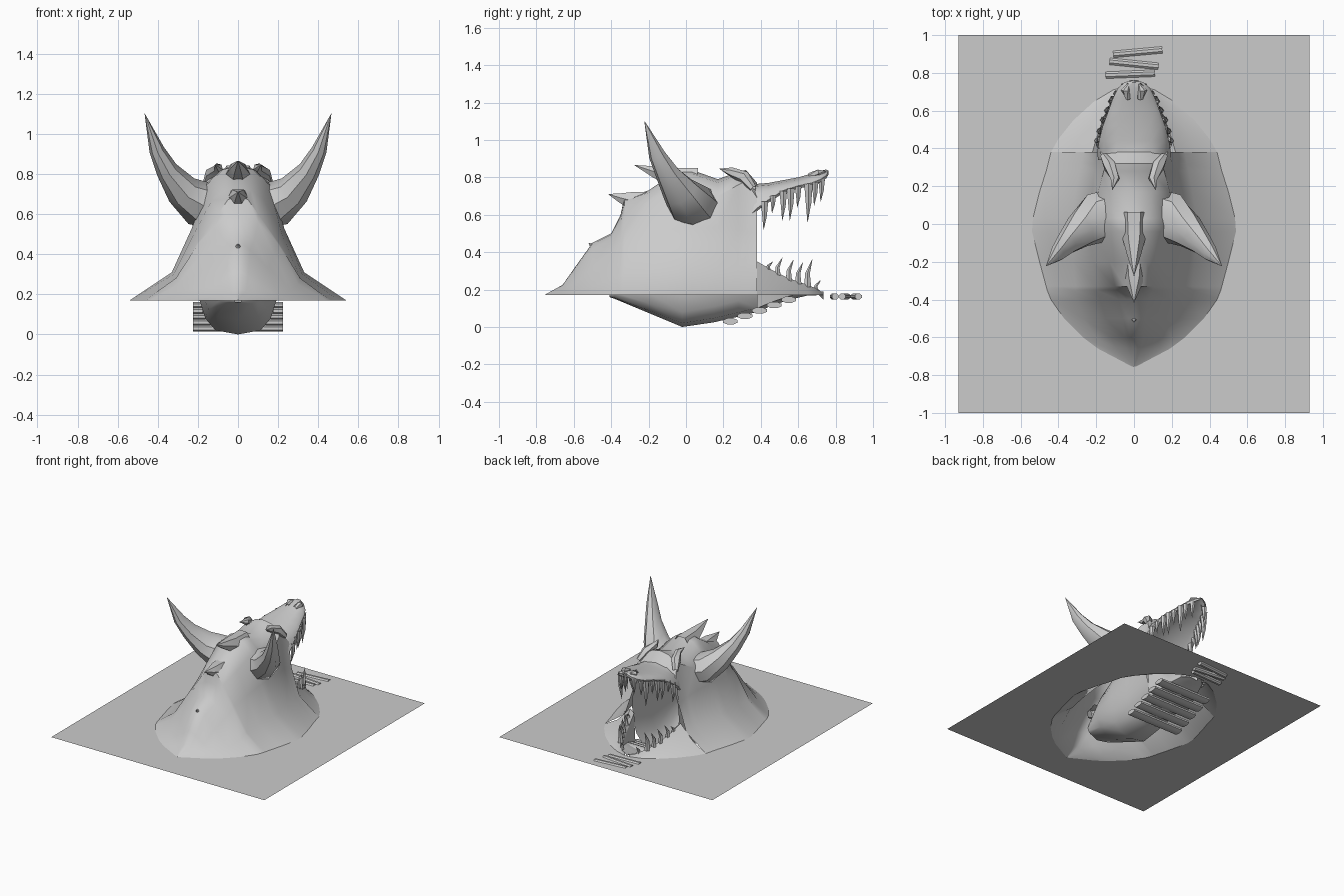
import bpy, bmesh, math
from mathutils import Vector

if "Cube" in bpy.data.objects:
    bpy.data.objects.remove(bpy.data.objects["Cube"])

GROUND = 0.17


def finish(name, bm, angle=40):
    bmesh.ops.remove_doubles(bm, verts=bm.verts, dist=0.0005)
    bmesh.ops.recalc_face_normals(bm, faces=bm.faces)
    me = bpy.data.meshes.new(name)
    bm.to_mesh(me)
    bm.free()
    me.shade_smooth()
    me.set_sharp_from_angle(angle=math.radians(angle))
    ob = bpy.data.objects.new(name, me)
    bpy.context.collection.objects.link(ob)
    return ob


def skin(bm, rings, closed):
    rows = [[bm.verts.new(p) for p in r] for r in rings]
    n = len(rows[0])
    for a, b in zip(rows, rows[1:]):
        for i in range(n if closed else n - 1):
            j = (i + 1) % n
            bm.faces.new((a[i], a[j], b[j], b[i]))


def loft(name, stations, closed=False, angle=40):
    """Stations are (y, half section); the half section is mirrored in x."""
    rings = []
    for y, half in stations:
        inner = half[1:-1] if closed else half[:-1]
        rings.append([(x, y, z) for x, z in half] + [(-x, y, z) for x, z in reversed(inner)])
    bm = bmesh.new()
    skin(bm, rings, closed)
    return finish(name, bm, angle)


def spine(bm, centers, radii, sides=6, squash=1.0):
    """Tapered tube through the centers, ending in a point when the radius is small."""
    pts = [Vector(c) for c in centers]
    rings = []
    for i, p in enumerate(pts):
        d = (pts[min(i + 1, len(pts) - 1)] - pts[max(i - 1, 0)]).normalized()
        u = d.cross(Vector((0, 1, 0.01))).normalized()
        v = d.cross(u)
        rings.append([p + radii[i] * (u * math.cos(t) * squash + v * math.sin(t))
                      for t in (2 * math.pi * k / sides for k in range(sides))])
    skin(bm, rings, True)


# Skull and mound: y, ground half width, three side points, crest height
skull = [
    (-.755, .01, (.007, .17), (.005, .17), (.002, .17), .172),
    (-.66, .19, (.14, .185), (.09, .20), (.04, .215), .225),
    (-.60, .27, (.20, .19), (.12, .24), (.05, .29), .31),
    (-.50, .37, (.27, .22), (.15, .33), (.06, .42), .45),
    (-.40, .44, (.30, .25), (.18, .40), (.08, .47), .50),
    (-.35, .46, (.31, .28), (.20, .45), (.10, .56), .60),
    (-.33, .465, (.31, .28), (.20, .46), (.10, .60), .69),
    (-.20, .50, (.32, .30), (.22, .50), (.13, .67), .73),
    (-.04, .54, (.33, .31), (.23, .53), (.15, .75), .84),
    (.03, .535, (.33, .31), (.23, .53), (.17, .74), .84),
    (.17, .50, (.31, .31), (.22, .53), (.19, .70), .79),
    (.28, .465, (.29, .30), (.21, .52), (.16, .76), .83),
    (.32, .455, (.28, .30), (.205, .51), (.14, .78), .84),
    (.38, .44, (.27, .29), (.20, .50), (.18, .69), .77),
]
loft("skull_shell", [(y, [(b, GROUND), p1, p2, p3, (p3[0] * .5, top * .8 + p3[1] * .2), (0, top)])
                     for y, b, p1, p2, p3, top in skull])

# Lower jaw: y, ground half width, rim half width, rim height, floor height
jaw = [
    (.38, .44, .22, .35, .08), (.45, .40, .20, .31, .11),
    (.55, .32, .165, .26, .145), (.65, .21, .12, .225, .168),
    (.71, .11, .07, .20, .17), (.735, .03, .02, .175, .17),
]
loft("lower_jaw", [(y, [(b, GROUND), ((b + r) / 2, GROUND + (z - GROUND) * .35), (r, z),
                        (r * .85, z - .03), (r * .8, f + .02), (0, f)])
                   for y, b, r, z, f in jaw])

# Upper jaw: y, half width, top, lip height
snout = [
    (.34, .19, .77, .58), (.38, .195, .765, .62), (.44, .185, .77, .665), (.52, .165, .785, .715),
    (.60, .135, .80, .74), (.67, .11, .82, .755), (.72, .085, .835, .775),
    (.75, .05, .842, .795), (.762, .015, .835, .815),
]
loft("upper_jaw", [(y, [(0, t), (w * .5, t - .012), (w * .85, (t * 2 + l) / 3 - .005), (w, l + .015),
                        (w * .93, l), (w * .75, l + .02), (0, min(l + .04, t - .01))])
                   for y, w, t, l in snout], closed=True)

# Throat and sunken pit: y, half width, top, bottom
throat = [(-.41, .02, .19, .16), (-.38, .12, .26, .15), (-.2, .18, .42, .075),
          (-.02, .20, .54, .0), (.15, .20, .60, .025), (.28, .20, .64, .055), (.38, .205, .68, .08)]
sections = []
for y, w, t, b in throat:
    half = []
    for k in range(9):
        a = math.pi * k / 8
        s, c = math.sin(a), math.cos(a)
        half.append((w * s ** .6 if 0 < k < 8 else 0, (t + b) / 2 + (t - b) / 2 * c))
    sections.append((y, half))
loft("throat_pit", sections, closed=True)

# Ground sheet with an opening under the mound
side = [(s[1], s[0]) for s in skull] + [(j[1], j[0]) for j in jaw[1:]]
outline = side + [(-x, y) for x, y in reversed(side)]
bm = bmesh.new()
for loop in (outline, [(-.93, -1), (.93, -1), (.93, 1), (-.93, 1)]):
    vs = [bm.verts.new((x, y, GROUND)) for x, y in loop]
    for i in range(len(vs)):
        bm.edges.new((vs[i], vs[(i + 1) % len(vs)]))
bmesh.ops.triangle_fill(bm, use_beauty=True, edges=bm.edges[:], normal=(0, 0, 1))
finish("ground", bm)

# Curved horns
for s, label in ((1, "right"), (-1, "left")):
    bm = bmesh.new()
    spine(bm, [(s * .10, .05, .64), (s * .20, .03, .655), (s * .28, -.03, .72), (s * .355, -.10, .82),
               (s * .405, -.155, .92), (s * .465, -.222, 1.10)],
          [.14, .135, .10, .065, .045, .001], sides=8, squash=.85)
    finish(label + "_horn", bm)

# Crest spikes along the back of the head
bm = bmesh.new()
spine(bm, [(0, .06, .79), (0, -.08, .80), (0, -.17, .83), (0, -.275, .865)], [.07, .06, .035, .001])
spine(bm, [(0, -.18, .66), (0, -.29, .675), (0, -.35, .69), (0, -.415, .71)], [.07, .055, .03, .001])
spine(bm, [(0, -.42, .40), (0, -.48, .41), (0, -.52, .45)], [.06, .04, .001])
finish("crest_spikes", bm)

# Brow and nostril bumps
bm = bmesh.new()
for s in (1, -1):
    spine(bm, [(s * .16, .36, .74), (s * .13, .31, .80), (s * .10, .24, .83), (s * .115, .18, .845)],
          [.02, .035, .025, .001])
    spine(bm, [(s * .03, .66, .81), (s * .045, .71, .82), (s * .03, .745, .83)], [.015, .025, .005])
finish("brow_ridges", bm)

# Teeth: y, x, root height, tip height
upper = [(.42, .18, .67, .52), (.465, .17, .70, .61), (.52, .155, .725, .57), (.56, .142, .74, .57),
         (.60, .125, .75, .64), (.655, .108, .765, .56), (.69, .09, .775, .65), (.725, .055, .79, .67)]
lower = [(.44, .195, .30, .35), (.49, .18, .27, .37), (.55, .16, .245, .36), (.60, .138, .23, .345),
         (.65, .115, .215, .36), (.695, .07, .19, .25)]
for name, rows, lean in (("upper_teeth", upper, -.005), ("lower_teeth", lower, .025)):
    bm = bmesh.new()
    for y, x, root, tip in rows:
        for s in (1, -1):
            mid = root * .5 + tip * .5
            r = .012 + .07 * abs(tip - root)
            spine(bm, [(s * x, y, root), (s * x * 1.03, y, mid), (s * x * .97, y + lean, tip)],
                  [r, r * .65, .001])
    finish(name, bm)


# Log steps: five going down into the pit, loose ones on the ground
def log(bm, x, y, z, length, depth, height, turn=0):
    d = Vector((math.cos(turn), math.sin(turn), 0))
    n = Vector((-d.y, d.x, 0))
    ends = []
    for e in (-.5, .5):
        c = Vector((x, y, z)) + d * e * length
        ends.append([c + n * math.cos(a) * depth / 2 + Vector((0, 0, math.sin(a) * height / 2))
                     for a in (2 * math.pi * (k + .5) / 8 for k in range(8))])
    skin(bm, ends, True)
    for ring in ends:
        bm.faces.new([bm.verts.new(p) for p in ring])


bm = bmesh.new()
for i in range(5):
    log(bm, 0, .237 + i * .078, .03 + i * .029, .45, .085, .036)
finish("pit_steps", bm)
bm = bmesh.new()
for x, y, turn in ((-.02, .793, .04), (0, .848, -.1), (.02, .91, .09)):
    log(bm, x, y, .163, .26, .04, .034, turn)
finish("ground_steps", bm)
